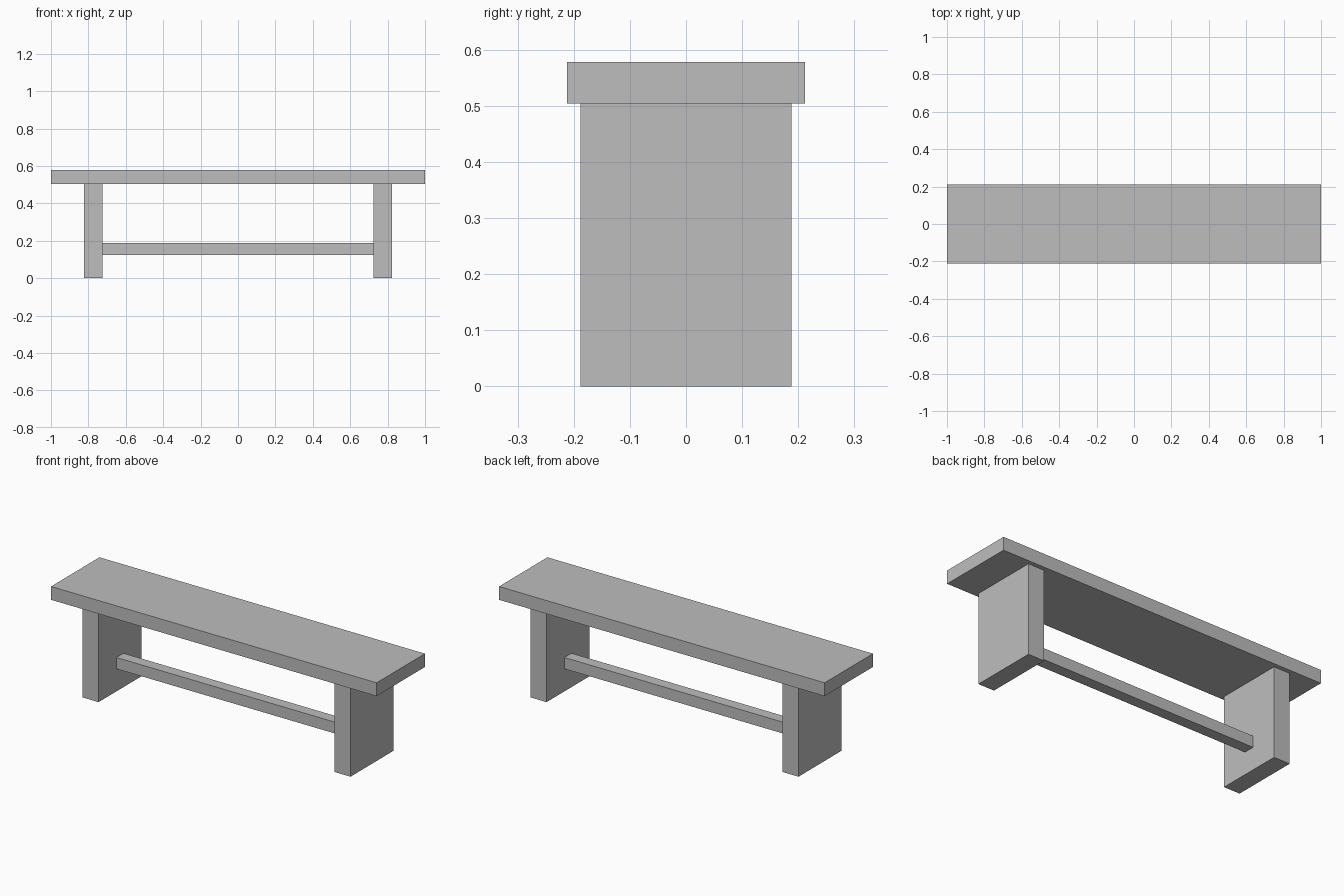
import bpy

if "Cube" in bpy.data.objects:
    bpy.data.objects.remove(bpy.data.objects["Cube"])

grey = bpy.data.materials.new("plain_grey")
grey.diffuse_color = (0.515, 0.515, 0.515, 1)
grey.use_nodes = True
grey.node_tree.nodes["Principled BSDF"].inputs["Base Color"].default_value = grey.diffuse_color


def box(name, x, y, z):
    """Box spanning the given (min, max) range on each axis."""
    spans = (x, y, z)
    bpy.ops.mesh.primitive_cube_add(size=1, location=[(a + b) / 2 for a, b in spans])
    obj = bpy.context.object
    obj.name = obj.data.name = name
    for v in obj.data.vertices:
        for i, (a, b) in enumerate(spans):
            v.co[i] *= b - a
    obj.data.materials.append(grey)
    return obj


# Seat plank
box("seat", (-1, 1), (-0.212, 0.212), (0.504, 0.578))

# Slab legs
for side, name in ((-1, "left_leg"), (1, "right_leg")):
    xs = sorted((side * 0.725, side * 0.823))
    box(name, xs, (-0.188, 0.188), (0, 0.504))

# Stretcher bar between the legs
box("stretcher", (-0.725, 0.725), (-0.031, 0.031), (0.125, 0.188))
